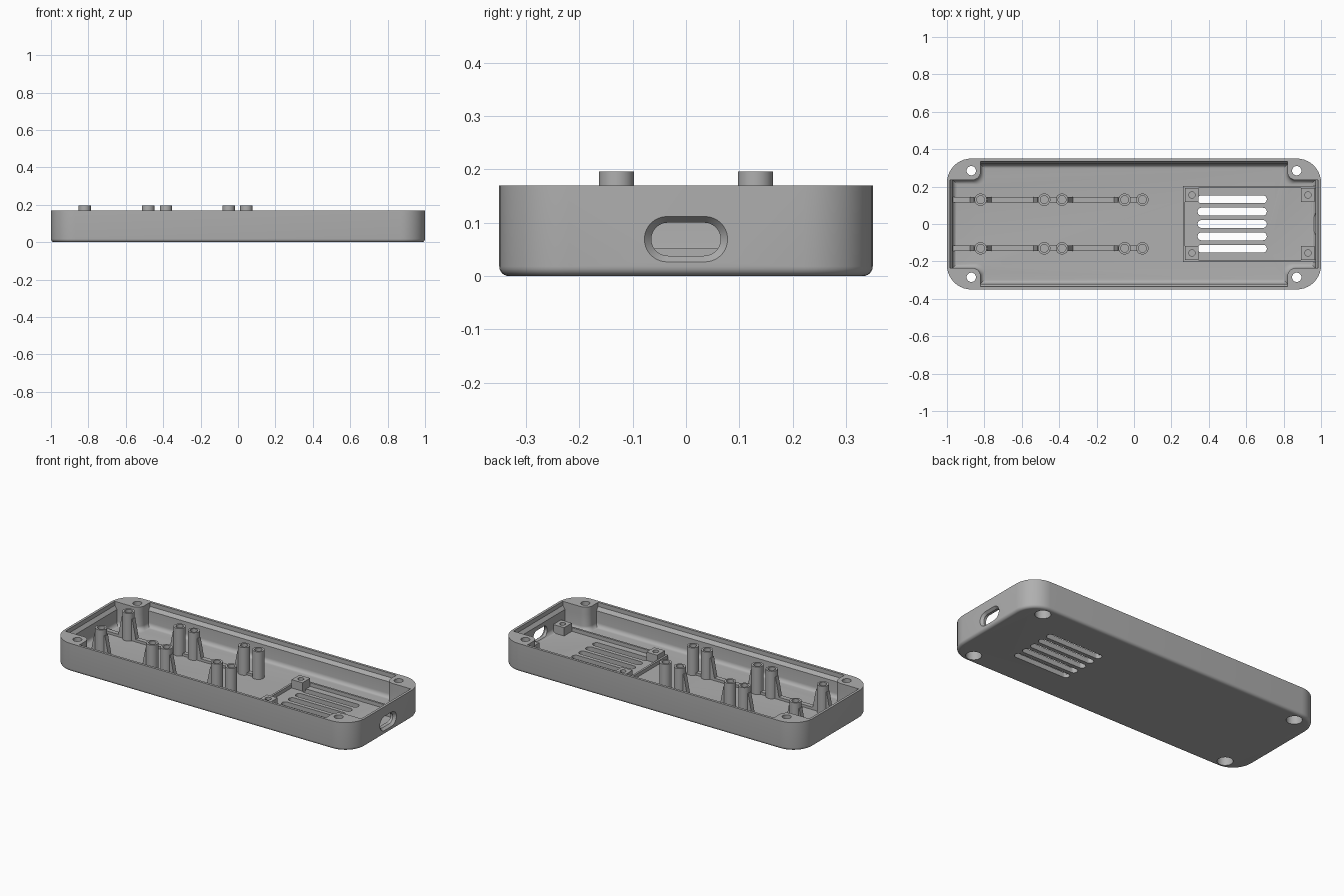
import bpy, bmesh, math
from mathutils import Matrix

cube = bpy.data.objects.get("Cube")
if cube:
    bpy.data.objects.remove(cube)

grey = bpy.data.materials.new("matte grey plastic")
grey.use_nodes = True
GREY = (0.43, 0.43, 0.43, 1)
grey.diffuse_color = GREY
grey.node_tree.nodes["Principled BSDF"].inputs["Base Color"].default_value = GREY

TOP, FLOOR = 0.17, 0.03


def loft(name, sections, matrix=None):
    """Capped skin through (outline, z) sections with equal point counts."""
    bm = bmesh.new()
    rings = [[bm.verts.new((x, y, z)) for x, y in pts] for pts, z in sections]
    for a, b in zip(rings, rings[1:]):
        for i in range(len(a)):
            j = (i + 1) % len(a)
            bm.faces.new((a[i], a[j], b[j], b[i]))
    bm.faces.new(rings[0][::-1])
    bm.faces.new(rings[-1])
    if matrix:
        bm.transform(matrix)
    bmesh.ops.recalc_face_normals(bm, faces=bm.faces)
    mesh = bpy.data.meshes.new(name)
    bm.to_mesh(mesh)
    bm.free()
    mesh.materials.append(grey)
    obj = bpy.data.objects.new(name, mesh)
    bpy.context.collection.objects.link(obj)
    return obj


def box(name, x0, x1, y0, y1, z0, z1):
    pts = [(x0, y0), (x1, y0), (x1, y1), (x0, y1)]
    return loft(name, [(pts, z0), (pts, z1)])


def rounded(hx, hy, r, cx=0, cy=0, steps=10):
    """Rounded rectangle; becomes a slot or circle when r fills it."""
    pts = []
    for k, (sx, sy) in enumerate([(1, 1), (-1, 1), (-1, -1), (1, -1)]):
        for i in range(steps + 1):
            a = math.pi / 2 * (k + i / steps)
            pts.append((cx + sx * (hx - r) + r * math.cos(a),
                        cy + sy * (hy - r) + r * math.sin(a)))
    # merge coincident points of full slots
    return [p for i, p in enumerate(pts) if math.dist(p, pts[i - 1]) > 1e-5]


def circle(r, cx=0, cy=0, n=32):
    return [(cx + r * math.cos(2 * math.pi * i / n),
             cy + r * math.sin(2 * math.pi * i / n)) for i in range(n)]


def cavity(d):
    """Inner outline that steps around the four rounded corner blocks."""
    e = max(d, 0)
    ax, ay, bx, by, r = 0.82 - e, 0.32 - d, 0.97 - d, 0.235 - e, 0.045
    quarter = [(bx, by)]
    for i in range(9):
        a = math.pi / 2 * i / 8
        quarter.append((ax + r - r * math.sin(a), by + r - r * math.cos(a)))
    quarter.append((ax, ay))
    left = [(-x, y) for x, y in quarter[::-1]]
    half = quarter + left
    return half + [(-x, -y) for x, y in half]


def cut(target, cutter):
    cutter.hide_render = True
    mod = target.modifiers.new("cut", "BOOLEAN")
    mod.operation, mod.solver, mod.object = "DIFFERENCE", "EXACT", cutter
    bpy.context.view_layer.objects.active = target
    bpy.ops.object.modifier_apply(modifier=mod.name)
    bpy.data.objects.remove(cutter)


def fillet(radius, base, steps=6):
    """Inset and height pairs of a quarter round."""
    angles = [math.pi / 2 * i / steps for i in range(steps + 1)]
    return [(radius * (1 - math.sin(a)), base + radius * (1 - math.cos(a)))
            for a in angles]


# Outer body with rounded bottom edge
sections = [(rounded(1 - d, 0.35 - d, 0.13 - d), z) for d, z in fillet(0.018, 0)]
case = loft("case", sections + [(rounded(1, 0.35, 0.13), TOP)])

# Hollow with filleted floor and a sloped lip under the rim
levels = fillet(0.025, FLOOR) + [(0, 0.125), (-0.015, 0.145), (-0.015, TOP + 0.05)]
cut(case, loft("hollow_cutter", [(cavity(d), z) for d, z in levels]))

# Corner screw holes with counterbores below
for sx in (-1, 1):
    for sy in (-1, 1):
        x, y = sx * 0.87, sy * 0.285
        narrow, wide = circle(0.025, x, y), circle(0.043, x, y)
        cut(case, loft("screw_cutter", [(wide, -0.05), (wide, 0.05),
                                        (narrow, 0.05), (narrow, 0.3)]))

# Ventilation slots
for k in range(-2, 3):
    slot = rounded(0.185, 0.021, 0.021, 0.525, k * 0.066)
    cut(case, loft("vent_cutter", [(slot, -0.05), (slot, 0.1)]))

# Port opening with a chamfered rim, turned to run along x
turn = Matrix(((0, 0, 1, 0), (1, 0, 0, 0), (0, 1, 0, 0.069), (0, 0, 0, 1)))
inner = rounded(0.065, 0.031, 0.031)
outer = rounded(0.078, 0.0425, 0.0425)
cut(case, loft("port_cutter", [(inner, 0.9), (inner, 0.985), (outer, 1.0),
                               (outer, 1.05)], turn))

# Hollow mounting posts on two rails, braced by tapered gussets
side_on = Matrix(((1, 0, 0, 0), (0, 0, 1, 0), (0, 1, 0, 0), (0, 0, 0, 1)))
smooth = [case]
BRACES = {-0.82: (-1, 1), -0.48: (-1,), -0.385: (1,), -0.05: (-1,), 0.045: ()}
for side, y in (("right", -0.13), ("left", 0.13)):
    box("post_rail_" + side, -0.975, 0.045, y - 0.014, y + 0.014, 0.02, 0.045)
    for x, braces in BRACES.items():
        wall, bore = circle(0.033, x, y), circle(0.021, x, y)
        smooth.append(loft("post_" + side, [(wall, 0.02), (wall, 0.196),
                                            (bore, 0.196), (bore, 0.08)]))
        for s in braces:
            web = [(x + s * 0.025, 0.02), (x + s * 0.063, 0.02),
                   (x + s * 0.035, 0.16), (x + s * 0.025, 0.16)]
            loft("post_gusset_" + side, [(web, y - 0.014), (web, y + 0.014)], side_on)

# Low frame around the circuit board bay
box("bay_frame_end", 0.262, 0.274, -0.204, 0.204, 0.02, 0.052)
for s in (-1, 1):
    lo, hi = sorted((s * 0.192, s * 0.204))
    box("bay_frame_side", 0.274, 0.975, lo, hi, 0.02, 0.052)

# Square board supports with screw holes
for x in (0.31, 0.93):
    for y in (-0.155, 0.155):
        pad = box("board_support", x - 0.036, x + 0.036, y - 0.037, y + 0.037,
                  0.02, 0.08)
        hole = circle(0.017, x, y, 24)
        cut(pad, loft("support_cutter", [(hole, 0.04), (hole, 0.2)]))
        smooth.append(pad)

# Smooth shading on the rounded parts
bpy.ops.object.select_all(action="DESELECT")
for obj in smooth:
    obj.select_set(True)
bpy.context.view_layer.objects.active = case
bpy.ops.object.shade_smooth_by_angle(angle=math.radians(30))
